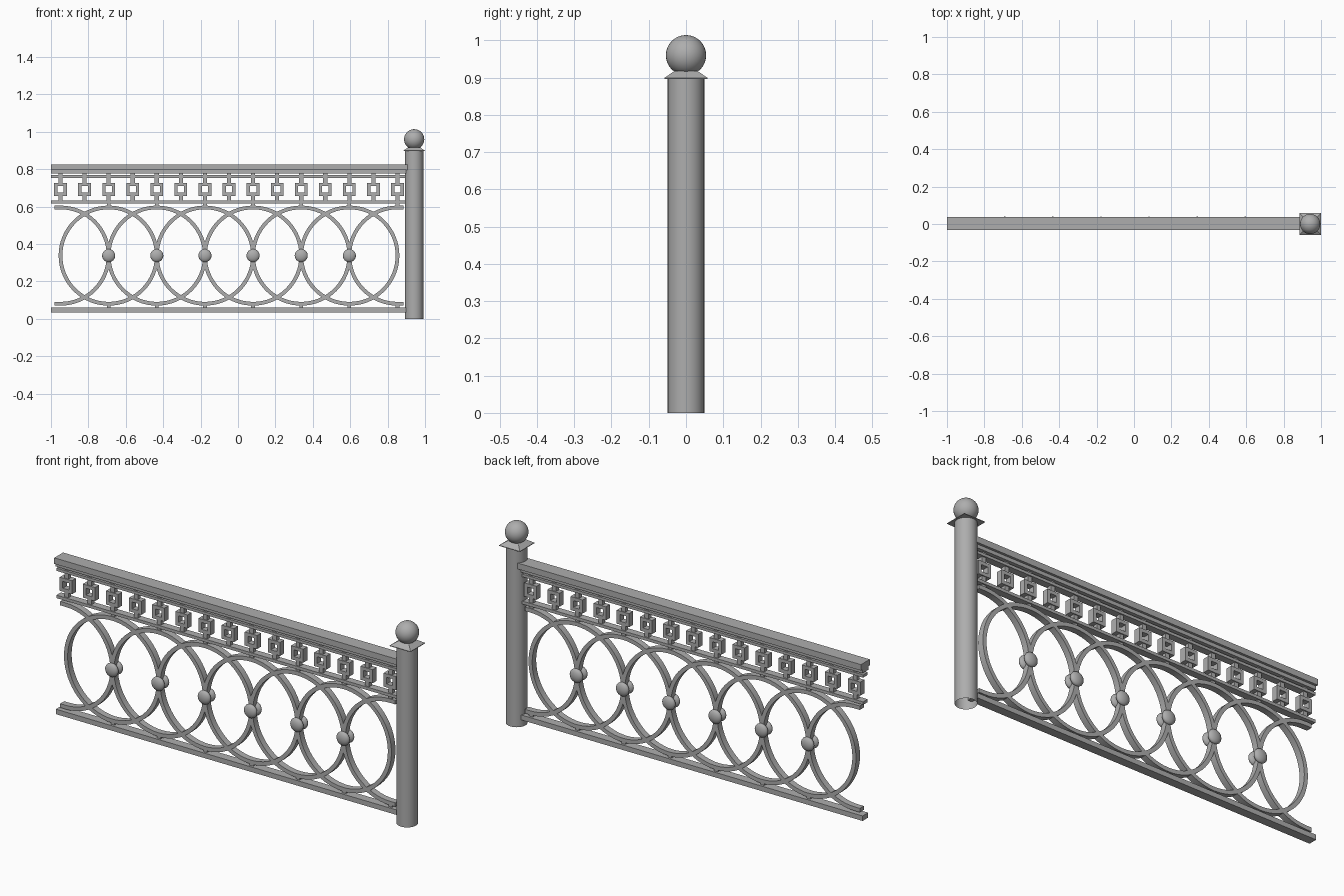
import bpy, bmesh
from math import pi, sin, cos
from mathutils import Matrix

if "Cube" in bpy.data.objects:
    bpy.data.objects.remove(bpy.data.objects["Cube"])

iron = bpy.data.materials.new("grey_iron")
iron.use_nodes = True
GREY = (0.42, 0.42, 0.42, 1)
iron.diffuse_color = GREY
iron.node_tree.nodes["Principled BSDF"].inputs["Base Color"].default_value = GREY

Y = 0.003          # centre line of the panel
STEP = 0.1287      # spacing of the small squares
X0 = -0.949        # first square
RING_Z, RING_R = 0.338, 2 * STEP
POST_X = 0.942


def finish(name, bm, smooth=False):
    bmesh.ops.recalc_face_normals(bm, faces=bm.faces)
    mesh = bpy.data.meshes.new(name)
    bm.to_mesh(mesh)
    bm.free()
    mesh.materials.append(iron)
    obj = bpy.data.objects.new(name, mesh)
    bpy.context.collection.objects.link(obj)
    if smooth:
        bpy.ops.object.select_all(action='DESELECT')
        bpy.context.view_layer.objects.active = obj
        obj.select_set(True)
        bpy.ops.object.shade_smooth_by_angle(angle=0.7)
    return obj


def box(bm, x1, x2, half_y, z1, z2):
    m = Matrix.Translation(((x1 + x2) / 2, Y, (z1 + z2) / 2))
    m = m @ Matrix.Diagonal((x2 - x1, 2 * half_y, z2 - z1, 1))
    bmesh.ops.create_cube(bm, size=1, matrix=m)


def band(bm, path, thick, half_y, closed):
    """Flat bar swept along (x, z, normal x, normal z) points."""
    loops = []
    for x, z, nx, nz in path:
        loops.append([bm.verts.new((x + s * nx * thick / 2, Y + t * half_y, z + s * nz * thick / 2))
                      for s, t in ((-1, -1), (1, -1), (1, 1), (-1, 1))])
    pairs = list(zip(loops, loops[1:]))
    if closed:
        pairs.append((loops[-1], loops[0]))
    else:
        bm.faces.new(loops[0])
        bm.faces.new(loops[-1])
    for a, b in pairs:
        for i in range(4):
            j = (i + 1) % 4
            bm.faces.new((a[i], a[j], b[j], b[i]))


# Horizontal rails
for name, half_y, z1, z2, end in (
        ("handrail", 0.035, 0.796, 0.826, 0.915),
        ("handrail_underside", 0.023, 0.778, 0.796, 0.915),
        ("upper_bar", 0.018, 0.754, 0.768, 0.91),
        ("middle_bar", 0.018, 0.617, 0.632, 0.91),
        ("bottom_rail", 0.022, 0.035, 0.06, 0.915)):
    bm = bmesh.new()
    box(bm, -1, end, half_y, z1, z2)
    finish(name, bm)

# Row of open squares with short stubs
squares, stubs = bmesh.new(), bmesh.new()
SQ_Z, OUT, INN = 0.692, 0.034, 0.017
for i in range(15):
    x = X0 + i * STEP
    corners = [(x + sx * (OUT + INN) / 2, SQ_Z + sz * (OUT + INN) / 2, sx, sz)
               for sx, sz in ((-1, -1), (1, -1), (1, 1), (-1, 1))]
    band(squares, corners, OUT - INN, 0.016, True)
    for z1, z2 in ((0.632, SQ_Z - OUT), (SQ_Z + OUT, 0.754), (0.768, 0.778)):
        box(stubs, x - 0.011, x + 0.011, 0.011, z1, z2)
    if i % 2 == 0 and i > 0:
        box(stubs, x - 0.01, x + 0.01, 0.011, 0.602, 0.617)
        box(stubs, x - 0.01, x + 0.01, 0.011, 0.06, 0.074)
finish("square_ornaments", squares)
finish("stubs", stubs)


# Overlapping rings, with half rings at both ends
def arc(cx, start, sweep, n):
    return [(cx + RING_R * cos(a), RING_Z + RING_R * sin(a), cos(a), sin(a))
            for a in (start + sweep * k / n for k in range(n + 1))]


rings = bmesh.new()
for i in range(8):
    cx = X0 + i * 2 * STEP
    if 0 < i < 7:
        band(rings, arc(cx, 0, 2 * pi, 64)[:-1], 0.02, 0.016, True)
    else:
        side = 1 if i == 0 else -1
        path = arc(cx, -pi / 2, side * pi, 32)
        tail = cx - side * 0.031
        path.insert(0, (tail, RING_Z - RING_R, 0, -1))
        path.append((tail, RING_Z + RING_R, 0, 1))
        band(rings, path, 0.02, 0.016, False)
finish("rings", rings, True)

# Domed knobs, front and back, where the rings touch
knobs = bmesh.new()
for i in range(1, 7):
    for s in (-1, 1):
        m = Matrix.Translation((X0 + i * 2 * STEP, Y + s * 0.018, RING_Z))
        m = m @ Matrix.Diagonal((0.035, 0.018, 0.035, 1)) @ Matrix.Rotation(pi / 2, 4, 'X')
        bmesh.ops.create_uvsphere(knobs, u_segments=24, v_segments=12, radius=1, matrix=m)
finish("knobs", knobs, True)

# Round post, open at the foot
post = bmesh.new()
bmesh.ops.create_cone(post, cap_ends=False, segments=40, radius1=0.049, radius2=0.049, depth=0.9,
                      matrix=Matrix.Translation((POST_X, 0, 0.45)))
finish("post", post, True)

# Square sloped cap
cap = bmesh.new()
r = 2 ** 0.5
bmesh.ops.create_cone(cap, cap_ends=True, segments=4, radius1=0.058 * r, radius2=0.032 * r, depth=0.018,
                      matrix=Matrix.Translation((POST_X, 0, 0.908)) @ Matrix.Rotation(pi / 4, 4, 'Z'))
box_half = 0.058
bmesh.ops.create_cube(cap, size=1, matrix=Matrix.Translation((POST_X, 0, 0.8975))
                      @ Matrix.Diagonal((2 * box_half, 2 * box_half, 0.003, 1)))
finish("post_cap", cap)

# Ball finial
ball = bmesh.new()
bmesh.ops.create_uvsphere(ball, u_segments=32, v_segments=20, radius=0.054,
                          matrix=Matrix.Translation((POST_X, 0, 0.96)))
finish("ball_finial", ball, True)
